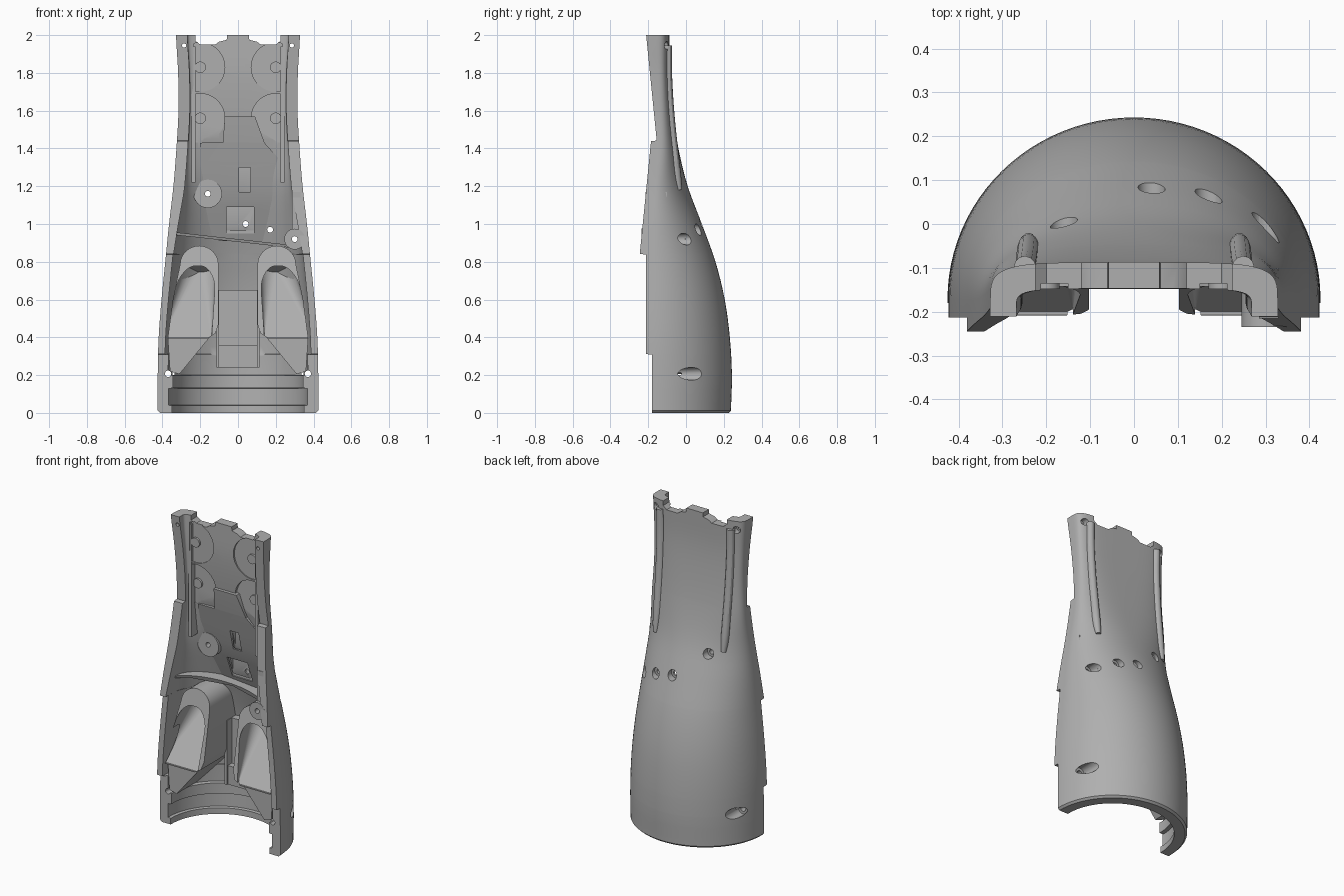
import bpy, bmesh, math

cube = bpy.data.objects.get("Cube")
if cube:
    bpy.data.objects.remove(cube, do_unlink=True)

grey = bpy.data.materials.new("plain grey")
grey.use_nodes = True
grey.diffuse_color = (0.43, 0.43, 0.43, 1)
grey.node_tree.nodes["Principled BSDF"].inputs["Base Color"].default_value = (0.43, 0.43, 0.43, 1)

# Section tables, one value every 0.2 of height
HALF = [.425, .425, .42, .405, .385, .365, .342, .326, .315, .317, .328]
BACK = [.238, .243, .232, .205, .156, .084, .009, -.04, -.07, -.087, -.087]
BASE = [-.172, -.172, -.172, -.172, -.175, -.173, -.163, -.148, -.16, -.175, -.195]
POWER = [2, 2, 2, 2, 2, 2, 2.1, 2.6, 3.4, 4.4, 5]


def spline(table, z):
    u = min(max(z / 0.2, 0), 9.9999)
    i = int(u)
    t = u - i
    p1, p2 = table[i], table[i + 1]
    p0, p3 = table[max(i - 1, 0)], table[min(i + 2, 10)]
    return p1 + .5 * t * (p2 - p0 + t * (2*p0 - 5*p1 + 4*p2 - p3 + t * (3*(p1 - p2) + p3 - p0)))


def rim_y(z):
    if z < .31:
        return -.18
    if z < .84:
        return -.213
    if z < 1.44:
        return -.245 + (z - .84) * .1
    return -.155 - (z - 1.44) * .1


def side_wall(z):
    for top, wall in ((.04, .075), (.13, .057), (.2, .08), (.31, .055), (.84, .037)):
        if z < top:
            return wall
    return min(.06, .04 + (z - .84) * .06)


def back_wall(z):
    return side_wall(z) if z < .2 else .06 - .018 * max(0, 1 - abs(z - 1.15) / .35)


def section(z):
    base = max(spline(BASE, z), rim_y(z) + .004)
    return spline(HALF, z), spline(BACK, z) - base, base, spline(POWER, z)


def outer_y(x, z):
    a, b, base, n = section(z)
    return base + b * max(0, 1 - (abs(x) / a) ** n) ** (1 / n)


def arc(z, in_side, in_back, steps=48):
    a, b, base, n = section(z)
    a, b = a - in_side, b - in_back
    pts = [(a, rim_y(z), z)]
    for i in range(steps + 1):
        c, s = math.cos(math.pi * i / steps), max(0, math.sin(math.pi * i / steps))
        pts.append((math.copysign(a * abs(c) ** (2 / n), c), base + b * s ** (2 / n), z))
    return pts + [(-a, rim_y(z), z)]


def finish(name, bm):
    bmesh.ops.recalc_face_normals(bm, faces=bm.faces)
    me = bpy.data.meshes.new(name)
    bm.to_mesh(me)
    bm.free()
    ob = bpy.data.objects.new(name, me)
    bpy.context.collection.objects.link(ob)
    return ob


def prism(name, pts, front, back):
    """Outline in x and z, filled from front y to back y (numbers or functions)."""
    bm = bmesh.new()
    at = lambda f, p: f(*p) if callable(f) else f
    fr = [bm.verts.new((p[0], at(front, p), p[1])) for p in pts]
    bk = [bm.verts.new((p[0], at(back, p), p[1])) for p in pts]
    bm.faces.new(fr)
    bm.faces.new(bk[::-1])
    for i in range(len(pts)):
        j = (i + 1) % len(pts)
        bm.faces.new((fr[i], bk[i], bk[j], fr[j]))
    return finish(name, bm)


def circle(x, z, r, n=32):
    return [(x + r * math.cos(i * math.tau / n), z + r * math.sin(i * math.tau / n)) for i in range(n)]


def rect(x0, x1, z0, z1):
    return [(x0, z0), (x1, z0), (x1, z1), (x0, z1)]


def cut(cutter, *targets):
    cutter.hide_render = True
    for ob in targets:
        m = ob.modifiers.new("cut", 'BOOLEAN')
        m.operation, m.solver, m.object = 'DIFFERENCE', 'EXACT', cutter
        dg = bpy.context.evaluated_depsgraph_get()
        me = bpy.data.meshes.new_from_object(ob.evaluated_get(dg))
        ob.modifiers.clear()
        ob.data = me
    bpy.data.objects.remove(cutter, do_unlink=True)


def inside(depth):
    return lambda x, z: outer_y(x, z) - depth


# Half shell, lofted from outer and inner arcs with stepped rims
breaks = (.04, .13, .2, .31, .84, 1.44)
levels = [i * .05 for i in range(41)] + [.012]
levels = [z for z in levels if all(abs(z - b) > .006 for b in breaks)]
levels = sorted(levels + [b + d for b in breaks for d in (-.0015, .0015)])
bm = bmesh.new()
outer, inner = [], []
for z in levels:
    chamfer = .012 if z == 0 else 0
    outer.append([bm.verts.new(p) for p in arc(z, chamfer, chamfer)])
    inner.append([bm.verts.new(p) for p in arc(z, side_wall(z), back_wall(z))])
count = len(outer[0])
for k in range(len(levels) - 1):
    for ring in (outer, inner):
        for i in range(count - 1):
            bm.faces.new((ring[k][i], ring[k][i + 1], ring[k + 1][i + 1], ring[k + 1][i]))
    for e in (0, -1):
        bm.faces.new((outer[k][e], inner[k][e], inner[k + 1][e], outer[k + 1][e]))
for k in (0, -1):
    for i in range(count - 1):
        bm.faces.new((outer[k][i], outer[k][i + 1], inner[k][i + 1], inner[k][i]))
shell = finish("half_shell", bm)

# Mounting pad in the middle of the inside, lofted from rows of left and right edges
bm = bmesh.new()
rows = []
for z, left, right in ((.91, -.2, .2), (1.05, -.22, .22), (1.125, -.22, .23), (1.2, -.22, .24), (1.32, -.2, .24),
                       (1.43, -.2, .14), (1.432, -.08, .14), (1.57, -.07, .09)):
    back = min(outer_y(left, z), outer_y(right, z)) - .015
    front = min(outer_y(0, z) - back_wall(z) - .02, back - .012)
    rows.append([bm.verts.new((x, y, z)) for x, y in
                 ((left, front), (right, front), (right, back), (left, back))])
for lower, upper in zip(rows, rows[1:]):
    for i in range(4):
        j = (i + 1) % 4
        bm.faces.new((lower[i], lower[j], upper[j], upper[i]))
bm.faces.new(rows[0])
bm.faces.new(rows[-1])
pad = finish("mounting_pad", bm)
round_boss = prism("round_boss", circle(-.16, 1.16, .075), -.075, inside(.03))
side_boss = prism("side_boss", circle(.3, .92, .055), -.235, inside(.02))
bracket = prism("side_bracket", rect(.285, .33, .95, 1.17), -.215, -.1)
parts = [shell, pad, round_boss, side_boss, bracket]

# Dividing shelf across the inside
xs = [-.33 + i * .06 for i in range(11)]
rib_z = lambda x: .905 - x * .11
parts.append(prism("dividing_shelf", [(x, rib_z(x)) for x in xs] + [(x, rib_z(x) + .015) for x in xs[::-1]],
                   inside(.13), inside(.03)))

# Recesses in the pad
cut(prism("cutter", rect(-.06, .085, .95, 1.09), -.3, .035), shell, pad)
cut(prism("cutter", rect(.005, .065, 1.17, 1.3), -.3, -.03), shell, pad)

# Central mount between the pods
parts.append(prism("centre_plate", rect(-.1, .1, .36, .65), .08, inside(.03)))
parts.append(prism("centre_block", rect(-.1, .1, .24, .36), .04, inside(.03)))

supports = []
for s in (1, -1):
    # Hooded pod, its trough cut by a hull from a round top to a wide ramp foot
    hood = [(s * (.205 + .102 * math.cos(a * math.pi / 12)), .785 + .1 * math.sin(a * math.pi / 12))
            for a in range(13)]
    outline = hood + [(s * x, z) for x, z in ((.103, .47), (.12, .42), (.16, .395), (.372, .395), (.345, .6))]
    pod = prism("hooded_pod", outline, lambda x, z: -.208 + (z - .4) * .18, inside(.03))
    bm = bmesh.new()
    for u, v in circle(0, 0, .09, 40):
        bm.verts.new((s * .204 + u, -.02 + v * .86, .79 - v * .5))
    for x in (.14, .4):
        for y in (-.2, -.42):
            bm.verts.new((s * x, y, .4))
    bmesh.ops.convex_hull(bm, input=bm.verts)
    cut(finish("cutter", bm), pod)
    wedge = prism("pod_support", [(s * x, z) for x, z in ((.15, .4), (.31, .205), (.36, .22), (.372, .4))],
                  -.178, inside(.05))
    supports.append(wedge)
    fin = prism("centre_fin", rect(s * .1, s * .115, .24, .65), .03, inside(.03))

    # Inner rib beside the upper wall
    zs = [1.22 + i * .09 for i in range(9)]
    rib = prism("upper_inner_rib", [(s * .225, z) for z in zs] + [(s * .245, z) for z in zs[::-1]],
                -.15, inside(.025))
    parts += [pod, wedge, fin, rib]

    # Round recesses with small studs in the upper floor
    for z in (1.83, 1.56):
        floor = outer_y(0, z) - .06
        disc = [(s * min(x, .235), h) for x, h in circle(.2, z, .13, 48)]
        cut(prism("cutter", disc, floor - .06, floor + .012), shell)
        parts.append(prism("recess_stud", circle(s * .2, z, .03), floor, inside(.025)))

    # Notch in the top edge
    cut(prism("cutter", [(s * x, z) for x, z in ((.05, 2.1), (.06, 1.975), (.1, 1.965), (.12, 1.95),
                                                 (.2, 1.95), (.225, 1.97), (.225, 2.1))], -.4, .2), shell)

    # Raised rail on the back
    cu = bpy.data.curves.new("rail_path", 'CURVE')
    cu.dimensions, cu.bevel_depth, cu.bevel_resolution, cu.use_fill_caps = '3D', .025, 4, True
    sp = cu.splines.new('POLY')
    sp.points.add(15)
    for i, p in enumerate(sp.points):
        z, x = 1.18 + i * .051, s * (.24 + i * .0006)
        p.co = (x, outer_y(x, z) - .004, z, 1)
        p.radius = min(1, .65 + i * .25)
    path = bpy.data.objects.new("rail_path", cu)
    bpy.context.collection.objects.link(path)
    me = bpy.data.meshes.new_from_object(path.evaluated_get(bpy.context.evaluated_depsgraph_get()))
    bpy.data.objects.remove(path, do_unlink=True)
    rail = bpy.data.objects.new("back_rail", me)
    bpy.context.collection.objects.link(rail)
    parts.append(rail)

# Screw holes, wide at the back and narrow through to the front
holes = [(.04, 1.0, .031, .035, [pad]), (.17, .97, .031, .035, [pad]), (.3, .92, .031, .06, [side_boss]),
         (-.16, 1.16, .031, .035, [pad, round_boss]), (.37, .207, .034, .08, supports),
         (-.37, .207, .034, .08, supports), (.285, 1.945, .022, .035, []), (-.285, 1.945, .022, .035, [])]
for x, z, r, depth, extra in holes:
    cut(prism("cutter", circle(x, z, r, 24), outer_y(x, z) - depth, .4), shell, *extra)
    cut(prism("cutter", circle(x, z, r * .5, 16), -.4, .41), shell, *extra)

# Material and shading
for ob in parts:
    ob.data.materials.clear()
    ob.data.materials.append(grey)
    for f in ob.data.polygons:
        f.material_index = 0
    bpy.ops.object.select_all(action='DESELECT')
    ob.select_set(True)
    bpy.context.view_layer.objects.active = ob
    bpy.ops.object.shade_smooth_by_angle(angle=math.radians(30))
